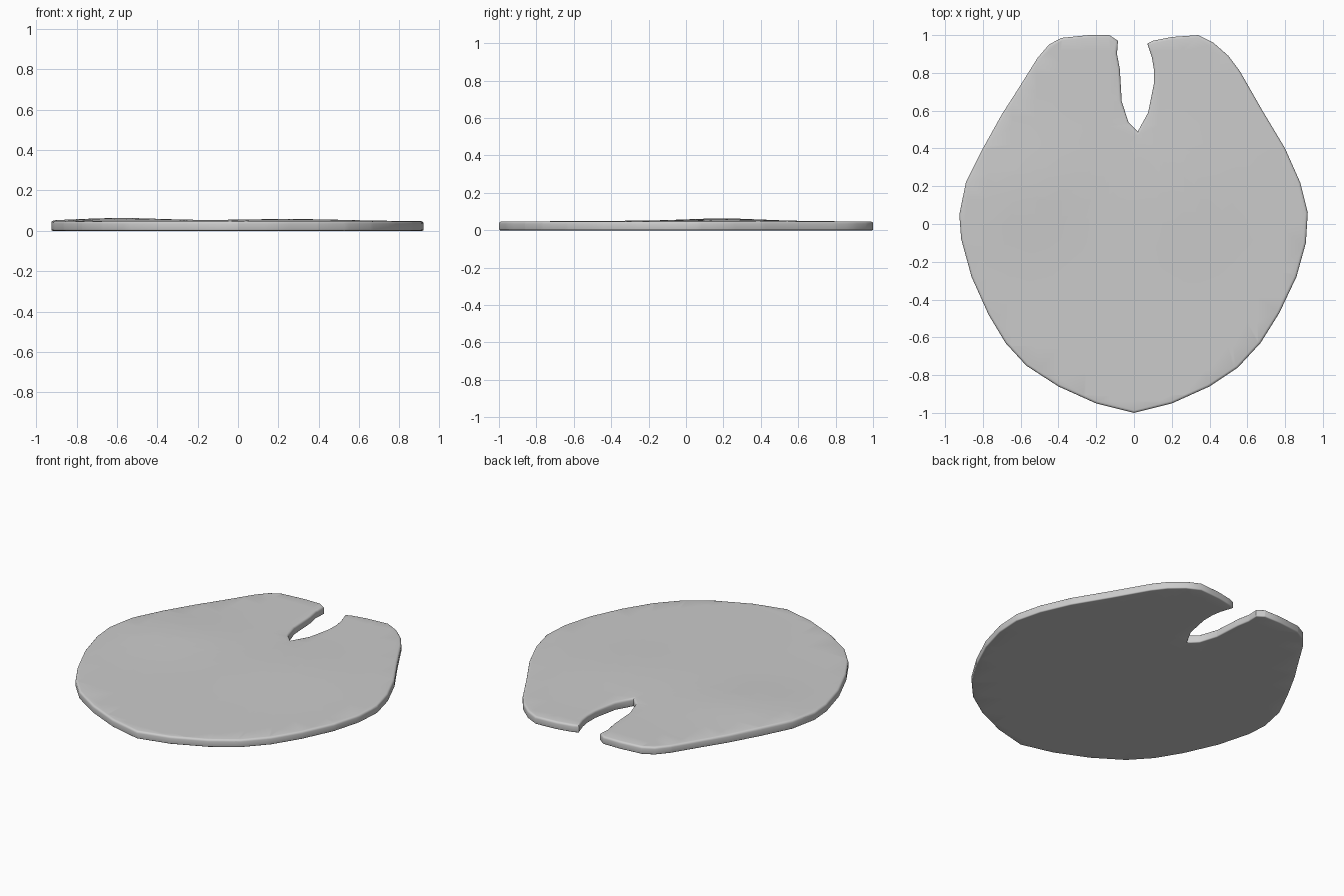
import bpy
import bmesh
from math import exp
from mathutils import Vector

default_cube = bpy.data.objects.get("Cube")
if default_cube:
    bpy.data.objects.remove(default_cube, do_unlink=True)

THICKNESS = 0.05
GRID_STEP = 0.13

# Pad outline, counter-clockwise from the tip of the notch
NOTCH_LEFT = [(.02, .49), (-.03, .54), (-.065, .65), (-.075, .82), (-.09, .9), (-.085, .97)]
WEST_SIDE = [(-.13, 1), (-.24, 1), (-.385, .985), (-.45, .95), (-.51, .88), (-.61, .72),
             (-.7, .58), (-.8, .4), (-.89, .22), (-.925, .05), (-.915, -.08), (-.86, -.28),
             (-.77, -.48), (-.68, -.63), (-.57, -.75), (-.4, -.86), (-.2, -.95), (0, -1)]
EAST_SIDE = [(.2, -.95), (.4, -.86), (.55, -.76), (.67, -.63), (.77, -.47), (.86, -.28),
             (.91, -.1), (.92, .06), (.88, .22), (.8, .4), (.68, .6), (.56, .81),
             (.5, .89), (.42, .96), (.34, 1), (.2, .99), (.1, .97)]
NOTCH_RIGHT = [(.07, .955), (.095, .88), (.105, .82), (.105, .74), (.075, .59)]
OUTLINE = NOTCH_LEFT + WEST_SIDE + EAST_SIDE + NOTCH_RIGHT


def swell(x, y, center_x, center_y, radius):
    """Soft round bump that fades away from its centre."""
    return exp(-((x - center_x) ** 2 + (y - center_y) ** 2) / radius ** 2)


def top_height(x, y):
    """Height of the gently wavy upper surface."""
    height = 0.046 + 0.005 * swell(x, y, 0, 0, 0.8)
    height += 0.015 * swell(x, y, -0.6, 0.2, 0.3)
    height += 0.008 * swell(x, y, 0.28, 0.2, 0.35)
    return height


def rim_edges(bm, z):
    return [e for e in bm.edges if all(abs(v.co.z - z) < 1e-5 for v in e.verts)]


def cut_grid(bm, axis):
    """Slice the mesh along one axis so the surface can bend."""
    normal = Vector((0, 0, 0))
    normal[axis] = 1
    for i in range(-7, 8):
        bmesh.ops.bisect_plane(bm, geom=bm.verts[:] + bm.edges[:] + bm.faces[:],
                               plane_co=normal * (i * GRID_STEP + 0.004), plane_no=normal)


# Flat slab with a rounded rim
bm = bmesh.new()
base = bm.faces.new([bm.verts.new((x, y, 0)) for x, y in OUTLINE])
extruded = bmesh.ops.extrude_face_region(bm, geom=[base], use_keep_orig=True)
top_verts = [g for g in extruded["geom"] if isinstance(g, bmesh.types.BMVert)]
bmesh.ops.translate(bm, verts=top_verts, vec=(0, 0, THICKNESS))
bmesh.ops.recalc_face_normals(bm, faces=bm.faces[:])
for level, width in ((THICKNESS, 0.013), (0, 0.007)):
    bmesh.ops.bevel(bm, geom=rim_edges(bm, level), offset=width, offset_type='OFFSET',
                    segments=3, profile=0.5, affect='EDGES', clamp_overlap=True)

# Dense caps, then the wavy upper surface
caps = [f for f in bm.faces if len(f.verts) > 4]
bmesh.ops.triangulate(bm, faces=caps)
cut_grid(bm, 0)
cut_grid(bm, 1)
for v in bm.verts:
    v.co.z *= top_height(v.co.x, v.co.y) / THICKNESS
bmesh.ops.recalc_face_normals(bm, faces=bm.faces[:])

mesh = bpy.data.meshes.new("floating_leaf_pad")
bm.to_mesh(mesh)
bm.free()
pad = bpy.data.objects.new("floating_leaf_pad", mesh)
bpy.context.collection.objects.link(pad)

# Smooth shading with crisp notch corners
bpy.ops.object.select_all(action='DESELECT')
pad.select_set(True)
bpy.context.view_layer.objects.active = pad
bpy.ops.object.shade_smooth_by_angle(angle=0.8)
